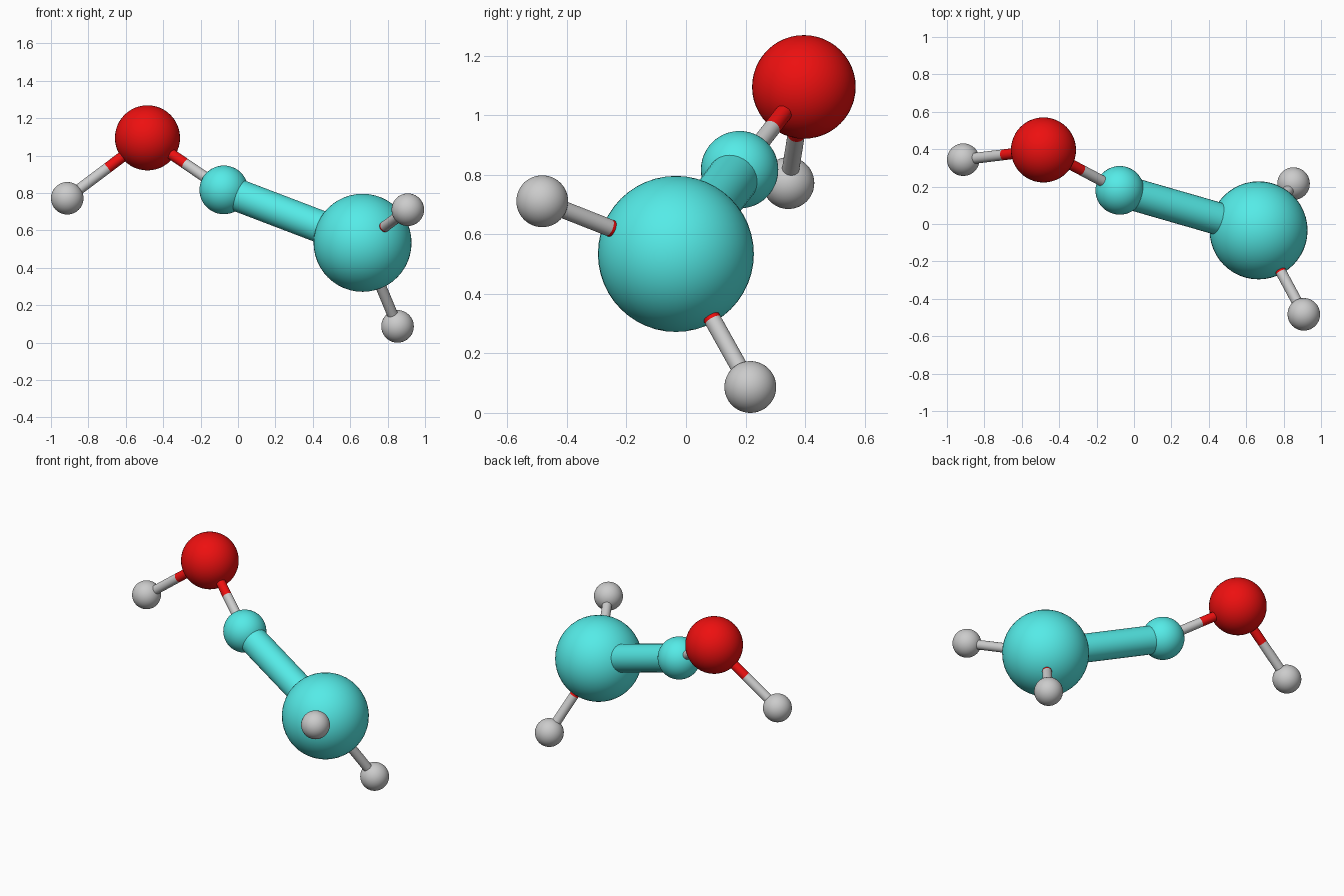
import bpy
from mathutils import Vector

if "Cube" in bpy.data.objects:
    bpy.data.objects.remove(bpy.data.objects["Cube"])


def material(name, color):
    m = bpy.data.materials.new(name)
    m.diffuse_color = (*color, 1)
    m.use_nodes = True
    m.node_tree.nodes["Principled BSDF"].inputs["Base Color"].default_value = m.diffuse_color
    return m


CYAN = material("cyan", (0.09, 0.83, 0.80))
RED = material("red", (0.85, 0.005, 0.005))


def finish(name, mat):
    ob = bpy.context.object
    ob.name = name
    bpy.ops.object.shade_smooth()
    if mat:
        ob.data.materials.append(mat)
    return ob


def ball(name, centre, radius, mat=None):
    bpy.ops.mesh.primitive_uv_sphere_add(
        segments=48, ring_count=24, radius=radius, location=centre)
    return finish(name, mat)


def rod(name, start, end, radius, mat=None):
    start, end = Vector(start), Vector(end)
    axis = end - start
    bpy.ops.mesh.primitive_cylinder_add(
        vertices=32, radius=radius, depth=axis.length, end_fill_type='NOTHING',
        location=(start + end) / 2,
        rotation=axis.to_track_quat('Z', 'Y').to_euler())
    return finish(name, mat)


def split_bond(name, heavy, light):
    """Thin bond, red from the first atom to the middle, grey beyond."""
    heavy, light = Vector(heavy), Vector(light)
    middle = (heavy + light) / 2
    rod(name + "_red_half", heavy, middle, 0.029, RED)
    rod(name + "_grey_half", middle, light, 0.029)


# Atom centres
big_carbon = (0.666, -0.034, 0.534)
small_carbon = (-0.076, 0.180, 0.817)
oxygen = (-0.484, 0.396, 1.095)
hydroxyl_h = (-0.913, 0.344, 0.772)
upper_h = (0.908, -0.483, 0.711)
lower_h = (0.853, 0.216, 0.087)

# Atoms
ball("large_carbon_atom", big_carbon, 0.262, CYAN)
ball("small_carbon_atom", small_carbon, 0.130, CYAN)
ball("oxygen_atom", oxygen, 0.174, RED)
for name, pos in (("hydroxyl", hydroxyl_h), ("upper", upper_h), ("lower", lower_h)):
    ball(name + "_hydrogen_atom", pos, 0.087)

# Bonds
rod("carbon_bond", small_carbon, big_carbon, 0.087, CYAN)
split_bond("carbon_oxygen_bond", oxygen, small_carbon)
split_bond("hydroxyl_bond", oxygen, hydroxyl_h)
split_bond("upper_hydrogen_bond", big_carbon, upper_h)
split_bond("lower_hydrogen_bond", big_carbon, lower_h)
